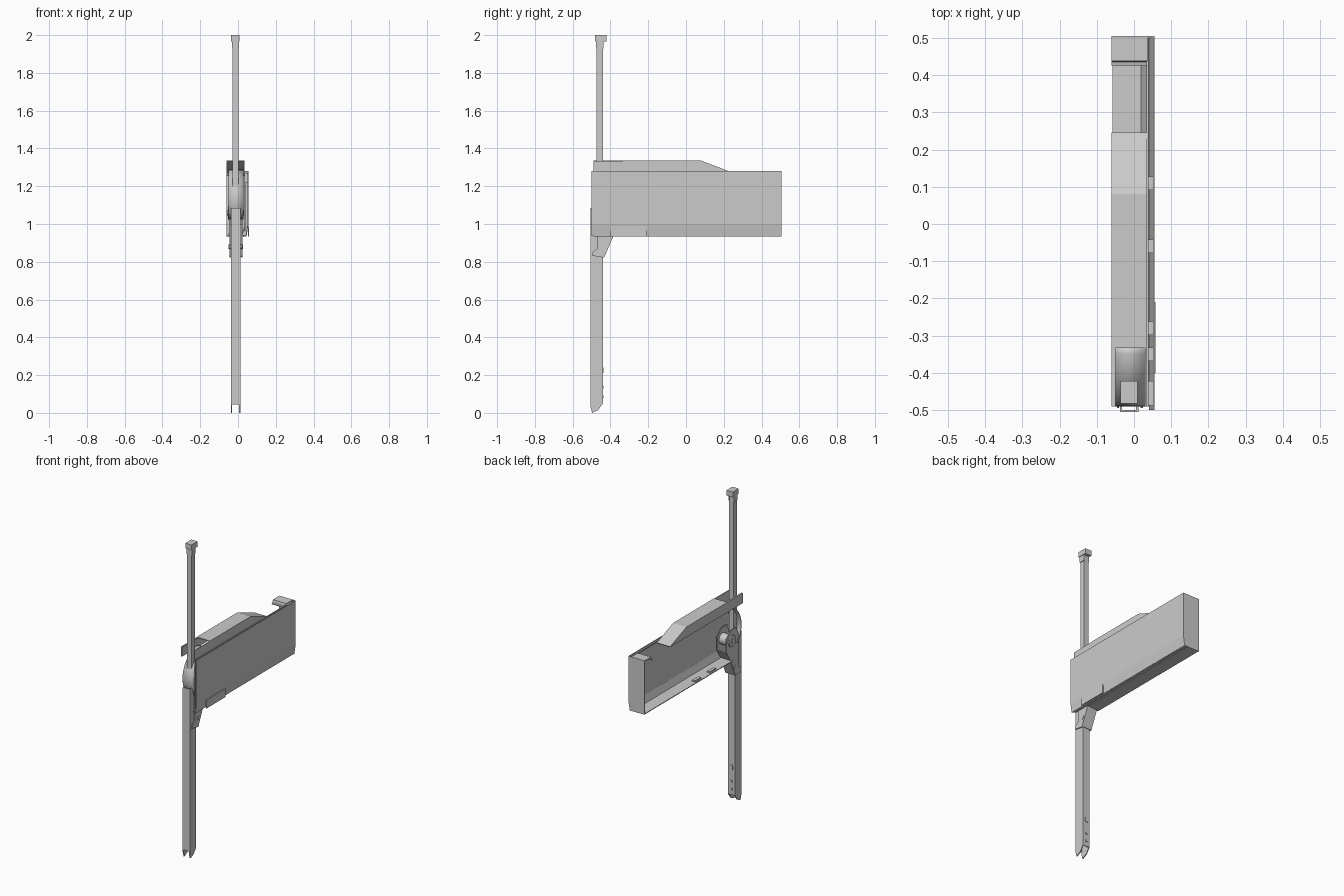
import bpy, bmesh, math
from mathutils import Vector

old = bpy.data.objects.get("Cube")
if old:
    bpy.data.objects.remove(old, do_unlink=True)

grey = bpy.data.materials.new("light_grey")
grey.use_nodes = True
tone = (0.6, 0.6, 0.6, 1)
grey.diffuse_color = tone
grey.node_tree.nodes["Principled BSDF"].inputs["Base Color"].default_value = tone


def finish(name, bm):
    bmesh.ops.recalc_face_normals(bm, faces=bm.faces)
    mesh = bpy.data.meshes.new(name)
    bm.to_mesh(mesh)
    bm.free()
    mesh.materials.append(grey)
    ob = bpy.data.objects.new(name, mesh)
    bpy.context.collection.objects.link(ob)
    return ob


def place(axis, p, d):
    """Profile points are (y, z) along x, or (x, z) along y."""
    return Vector((d, p[0], p[1])) if axis == "x" else Vector((p[0], d, p[1]))


def prism(name, pts, d0, d1, axis="x"):
    bm = bmesh.new()
    face = bm.faces.new([bm.verts.new(place(axis, p, d0)) for p in pts])
    ext = bmesh.ops.extrude_face_region(bm, geom=[face])
    move = place(axis, (0, 0), d1 - d0)
    bmesh.ops.translate(bm, vec=move, verts=[v for v in ext["geom"] if isinstance(v, bmesh.types.BMVert)])
    return finish(name, bm)


def sheet(name, pts, d0, d1, axis="x", thick=0.005):
    """Folded sheet metal: an open profile swept and thickened."""
    bm = bmesh.new()
    rows = [[bm.verts.new(place(axis, p, d)) for p in pts] for d in (d0, d1)]
    for i in range(len(pts) - 1):
        bm.faces.new((rows[0][i], rows[0][i + 1], rows[1][i + 1], rows[1][i]))
    ob = finish(name, bm)
    mod = ob.modifiers.new("thickness", "SOLIDIFY")
    mod.thickness = thick
    mod.offset = 0
    return ob


def box(name, x0, x1, y0, y1, z0, z1):
    return prism(name, [(y0, z0), (y1, z0), (y1, z1), (y0, z1)], x0, x1)


def cylinder(name, x0, x1, y, z, r, n=32):
    ring = [(y + r * math.cos(2 * math.pi * i / n), z + r * math.sin(2 * math.pi * i / n)) for i in range(n)]
    return prism(name, ring, x0, x1)


def smooth(ob):
    bpy.ops.object.select_all(action="DESELECT")
    ob.select_set(True)
    bpy.context.view_layer.objects.active = ob
    bpy.ops.object.shade_smooth_by_angle(angle=math.radians(35))


# Long cabinet: outer skin with tucked lower edge, inner wall and floor
sheet("outer_panel", [(0.053, 1.28), (0.053, 1.0), (0.043, 0.937)], -0.5, 0.505, "y")
box("inner_wall", 0.034, 0.039, -0.49, 0.44, 0.96, 1.275)
sheet("floor", [(-0.058, 0.937), (0.02, 0.94), (0.036, 0.985)], -0.39, 0.5, "y")
sheet("floor_front_edge", [(0.026, 0.94), (0.043, 0.937)], -0.49, 0.5, "y", 0.004)
box("access_plate", 0.052, 0.058, -0.4, -0.21, 0.935, 0.99)
for i, y in enumerate((-0.47, -0.44, -0.35, -0.28, -0.06, 0.11)):
    box(f"panel_clip_{i}", 0.039, 0.051, y - 0.018, y + 0.018, 1.22, 1.27)
for i, y in enumerate((-0.2, -0.05)):
    box(f"floor_clip_{i}", -0.05, -0.03, y - 0.03, y + 0.03, 0.938, 0.95)

# Back end with folded top lip
prism("end_wall", [(-0.06, 0.935), (0.045, 0.935), (0.055, 1.0), (0.055, 1.28), (-0.06, 1.28)],
      0.5, 0.505, "y")
sheet("end_lip", [(0.503, 1.278), (0.44, 1.278), (0.437, 1.26), (0.427, 1.257)], -0.06, 0.036)

# Raised top cover: skirts, sloped tail and a slot at the front
TOP, LOW = 1.333, 1.27
sheet("cover_top", [(-0.333, TOP), (0.08, TOP), (0.245, LOW)], -0.06, 0.035)
skirt = [(-0.49, LOW), (0.245, LOW), (0.08, TOP), (-0.49, TOP)]
for side, x in (("right", -0.06), ("left", 0.03)):
    prism(f"cover_skirt_{side}", skirt, x, x + 0.005)
box("slot_edge_right", -0.06, -0.05, -0.49, -0.333, TOP - 0.003, TOP + 0.002)

# Curved guard around the pivot
arc = [math.radians(90 + 130 * i / 24) for i in range(25)]
smooth(sheet("curved_guard", [(-0.333 + 0.155 * math.cos(a), 1.13 + 0.155 * math.sin(a)) for a in arc],
             -0.05, 0.03))

# Pivot bracket with two cheeks, rear web and hub
cheek = [(-0.47, 1.07), (-0.47, 0.87), (-0.495, 0.85), (-0.495, 0.832), (-0.435, 0.822),
         (-0.385, 0.935), (-0.345, 1.0), (-0.345, 1.09), (-0.39, 1.13), (-0.44, 1.13)]
for side, x in (("right", -0.046), ("left", 0.018)):
    prism(f"bracket_cheek_{side}", cheek, x, x + 0.006)
sheet("bracket_web", [(-0.435, 0.825), (-0.387, 0.935), (-0.348, 1.0)], -0.042, 0.022)
smooth(cylinder("pivot_hub", -0.054, 0.028, -0.395, 1.06, 0.035))
smooth(cylinder("pivot_pin", -0.058, 0.033, -0.395, 1.06, 0.014, 20))
smooth(cylinder("bracket_bolt", -0.049, 0.027, -0.43, 0.88, 0.012, 20))

# Hollow lower post ending in a fork
side_profile = [(-0.505, 1.085), (-0.505, 0.03), (-0.497, 0.0), (-0.465, 0.015), (-0.44, 0.05),
                (-0.44, 0.93), (-0.48, 1.085)]
for side, x in (("right", -0.038), ("left", 0.006)):
    prism(f"post_side_{side}", side_profile, x, x + 0.006)
box("post_front", -0.034, 0.008, -0.505, -0.5, 0.045, 1.085)
box("post_back", -0.034, 0.008, -0.445, -0.44, 0.05, 0.93)
box("post_latch", -0.024, -0.004, -0.441, -0.437, 0.21, 0.24)
for z in (0.08, 0.13):
    box("post_rivet", -0.02, -0.008, -0.441, -0.437, z, z + 0.012)

# Upper post and its end cap
box("upper_post", -0.028, 0.002, -0.475, -0.44, 1.04, 1.97)
box("end_cap", -0.036, 0.009, -0.482, -0.422, 1.967, 2.0)
for side, x in (("right", -0.033), ("left", 0.001)):
    box(f"cap_tab_{side}", x, x + 0.005, -0.476, -0.438, 1.93, 1.97)
